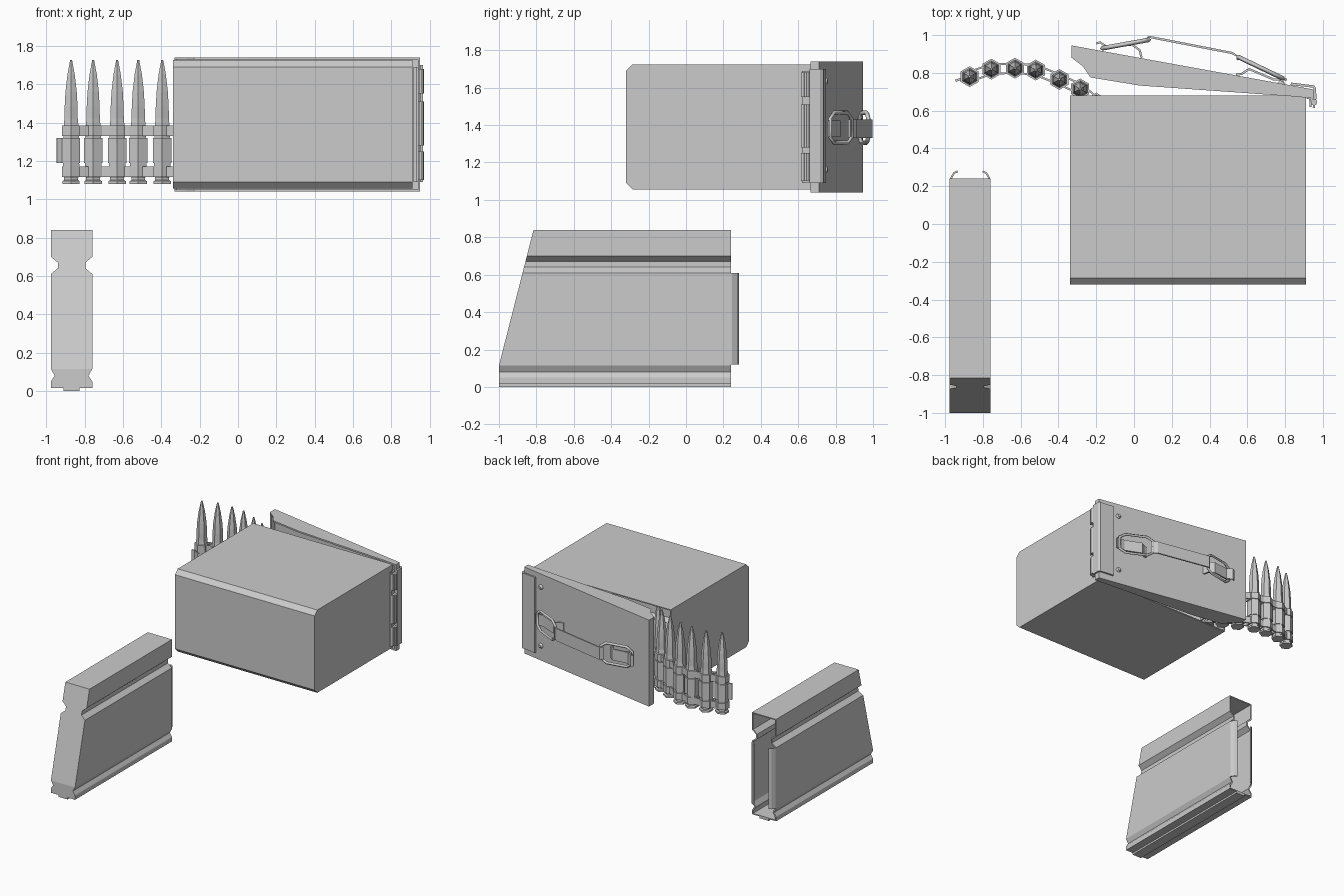
import bpy, bmesh, math
from mathutils import Vector

cube = bpy.data.objects.get("Cube")
if cube:
    bpy.data.objects.remove(cube, do_unlink=True)

grey = bpy.data.materials.new("plain_grey")
grey.use_nodes = True
COLOR = (0.6, 0.6, 0.6, 1)
grey.diffuse_color = COLOR
grey.node_tree.nodes["Principled BSDF"].inputs["Base Color"].default_value = COLOR


def finish(name, bm, thick=0, offset=0):
    bmesh.ops.recalc_face_normals(bm, faces=bm.faces)
    mesh = bpy.data.meshes.new(name)
    bm.to_mesh(mesh)
    bm.free()
    mesh.materials.append(grey)
    ob = bpy.data.objects.new(name, mesh)
    bpy.context.collection.objects.link(ob)
    if thick:
        mod = ob.modifiers.new("thickness", 'SOLIDIFY')
        mod.thickness, mod.offset = thick, offset
    return ob


def loft(bm, rings, closed=True):
    """Skin a list of point rings and return the vertex rings."""
    vs = [[bm.verts.new(p) for p in r] for r in rings]
    n = len(vs[0])
    for a, b in zip(vs, vs[1:]):
        for i in range(n if closed else n - 1):
            j = (i + 1) % n
            bm.faces.new((a[i], a[j], b[j], b[i]))
    return vs


def prism(name, pts, z0, z1):
    bm = bmesh.new()
    vs = loft(bm, [[(x, y, z) for x, y in pts] for z in (z0, z1)])
    bm.faces.new(vs[0])
    bm.faces.new(vs[1])
    return finish(name, bm)


def ribbon(name, path, z0, z1, thick=0.012):
    bm = bmesh.new()
    loft(bm, [[(x, y, z) for x, y in path] for z in (z0, z1)], closed=False)
    return finish(name, bm, thick)


def ngon(cx, cy, r, n=6, turn=math.pi / 2):
    return [(cx + r * math.cos(turn + math.tau * i / n),
             cy + r * math.sin(turn + math.tau * i / n)) for i in range(n)]


# Open container lying on its side, bevelled along its base
ZB, ZT, C = 1.055, 1.725, 0.035
section = [(0.68, ZB), (C - 0.32, ZB), (-0.32, ZB + C),
           (-0.32, ZT - C), (C - 0.32, ZT), (0.68, ZT)]
bm = bmesh.new()
ends = loft(bm, [[(x, y, z) for y, z in section] for x in (-0.34, 0.91)], closed=False)
for e in ends:
    bm.faces.new(e)
finish("container_body", bm, 0.012, -1)

# Lid: outer plate, side flanges and end lips
FL, FR = (-0.33, 0.945), (0.95, 0.712)
prism("lid_plate", [FL, FR, (0.95, 0.697), (-0.33, 0.93)], 1.04, 1.74)
flange = [FL, (-0.33, 0.88), (-0.27, 0.834), (-0.23, 0.776), (0.03, 0.733),
          (0.85, 0.675), (0.95, 0.665), FR]
for side, z in (("lower", 1.04), ("upper", 1.728)):
    prism("lid_flange_" + side, flange, z, z + 0.012)
ribbon("lid_free_lip", [(-0.324, 0.94), (-0.324, 0.88)], 1.04, 1.74)
ribbon("lid_hinge_lip", [(0.944, 0.705), (0.944, 0.665)], 1.04, 1.74)

# Hinge: angled upper leaf, lower leaf, knuckles
ribbon("hinge_upper_leaf", [(0.83, 0.742), (0.95, 0.728), (0.958, 0.715), (0.958, 0.66)],
       1.09, 1.70, 0.014)
ribbon("hinge_lower_leaf", [(0.915, 0.668), (0.932, 0.665), (0.935, 0.62)], 1.09, 1.69, 0.012)
for z0, z1 in ((1.1, 1.25), (1.28, 1.51), (1.55, 1.68)):
    prism("hinge_knuckle", ngon(0.952, 0.645, 0.018, 8), z0, z1)
    ribbon("hinge_knuckle_tab", [(0.955, 0.65), (0.952, 0.615)], z0, z1)

# Rivets on the lid plate
slope = Vector((FR[0] - FL[0], FR[1] - FL[1], 0)).normalized()
normal = Vector((-slope.y, slope.x, 0))
for z in (1.16, 1.635):
    bm = bmesh.new()
    bmesh.ops.create_cone(bm, cap_ends=True, segments=10, radius1=0.022, radius2=0.012, depth=0.016)
    ob = finish("lid_rivet", bm)
    ob.rotation_euler = normal.to_track_quat('Z', 'Y').to_euler()
    ob.location = (0.78, 0.75, z)

# Carry handle: strap, two wire loops and their brackets
ribbon("handle_strap", [(0.06, 0.972), (0.08, 0.991), (0.11, 0.985), (0.52, 0.905),
                        (0.56, 0.88), (0.545, 0.87)], 1.33, 1.43)
ribbon("handle_bracket_free", [(-0.2, 0.955), (-0.18, 0.962), (-0.14, 0.935),
                               (-0.01, 0.95), (0.03, 0.92), (0.04, 0.88)], 1.335, 1.425)
ribbon("handle_bracket_hinge", [(0.54, 0.79), (0.57, 0.795), (0.61, 0.82),
                                (0.74, 0.765), (0.81, 0.765)], 1.335, 1.425)


def wire_loop(name, p0, p1):
    half = [(0, 0.05), (0.18, 0.08), (0.82, 0.08), (1, 0.05)]
    outline = half + [(t, -z) for t, z in reversed(half)]
    cu = bpy.data.curves.new(name, 'CURVE')
    cu.dimensions = '3D'
    cu.bevel_depth, cu.bevel_resolution = 0.012, 0
    sp = cu.splines.new('POLY')
    sp.points.add(len(outline) - 1)
    for pt, (t, z) in zip(sp.points, outline):
        pt.co = (p0[0] + (p1[0] - p0[0]) * t, p0[1] + (p1[1] - p0[1]) * t, 1.385 + z, 1)
    sp.use_cyclic_u = True
    cu.materials.append(grey)
    bpy.context.collection.objects.link(bpy.data.objects.new(name, cu))


wire_loop("handle_loop_free", (-0.17, 0.93), (0.08, 0.975))
wire_loop("handle_loop_hinge", (0.55, 0.885), (0.79, 0.77))

# Belt of six-sided cartridges joined by links
belt = [(-0.87, 0.78), (-0.755, 0.82), (-0.63, 0.825), (-0.52, 0.815),
        (-0.395, 0.765), (-0.285, 0.715), (-0.2, 0.64)]
profile = [(0.052, 1.08), (0.052, 1.094), (0.042, 1.1), (0.042, 1.112), (0.05, 1.125),
           (0.046, 1.37), (0.04, 1.42), (0.039, 1.48), (0.034, 1.56), (0.022, 1.65),
           (0.006, 1.725)]
LINK_BANDS = ((1.115, 1.17), (1.19, 1.32), (1.33, 1.385))
for x, y in belt:
    bm = bmesh.new()
    vs = loft(bm, [[(px, py, z) for px, py in ngon(x, y, r)] for r, z in profile])
    bm.faces.new(vs[0])
    bm.faces.new(vs[-1])
    finish("cartridge", bm)
    for z0, z1 in LINK_BANDS:
        prism("link_ring", ngon(x, y, 0.055), z0, z1)
for a, b in zip(belt, belt[1:]):
    side = Vector((a[1] - b[1], b[0] - a[0])).normalized() * 0.025
    for s in (-1, 1):
        path = [(p[0] + s * side.x, p[1] + s * side.y) for p in (a, b)]
        for z0, z1 in (LINK_BANDS[0], LINK_BANDS[2]):
            ribbon("link_bar", path, z0, z1, 0.01)
ribbon("link_end_tab", [(-0.87, 0.765), (-0.91, 0.77), (-0.945, 0.758)], 1.19, 1.32)

# Magazine: grooved hollow case with a raked front and an open back
MX = -0.8675
outline = [(0.108, 0.015), (0.108, 0.05), (0.088, 0.08), (0.108, 0.115),
           (0.108, 0.61), (0.072, 0.64), (0.072, 0.67), (0.108, 0.70), (0.108, 0.84)]
case = outline + [(-x, z) for x, z in reversed(outline)]


def front_y(z):
    return -1 + max(0, z - 0.115) * 0.255


bm = bmesh.new()
front, back = loft(bm, [[(MX + x, front_y(z), z) for x, z in case],
                        [(MX + x, 0.24, z) for x, z in case]])
k = 3
bm.faces.new(front[:k + 1] + front[-k - 1:])
bm.faces.new(front[k:-k])
finish("magazine_case", bm, 0.012, -1)
prism("magazine_base_rail", [(MX - 0.041, -1), (MX + 0.041, -1),
                             (MX + 0.041, 0.24), (MX - 0.041, 0.24)], 0, 0.02)

# Curled lips at the magazine's open back
for s in (-1, 1):
    ribbon("magazine_back_lip", [(MX + s * x, y) for x, y in
           ((0.102, 0.22), (0.1, 0.245), (0.085, 0.27), (0.066, 0.279))], 0.12, 0.61, 0.01)
